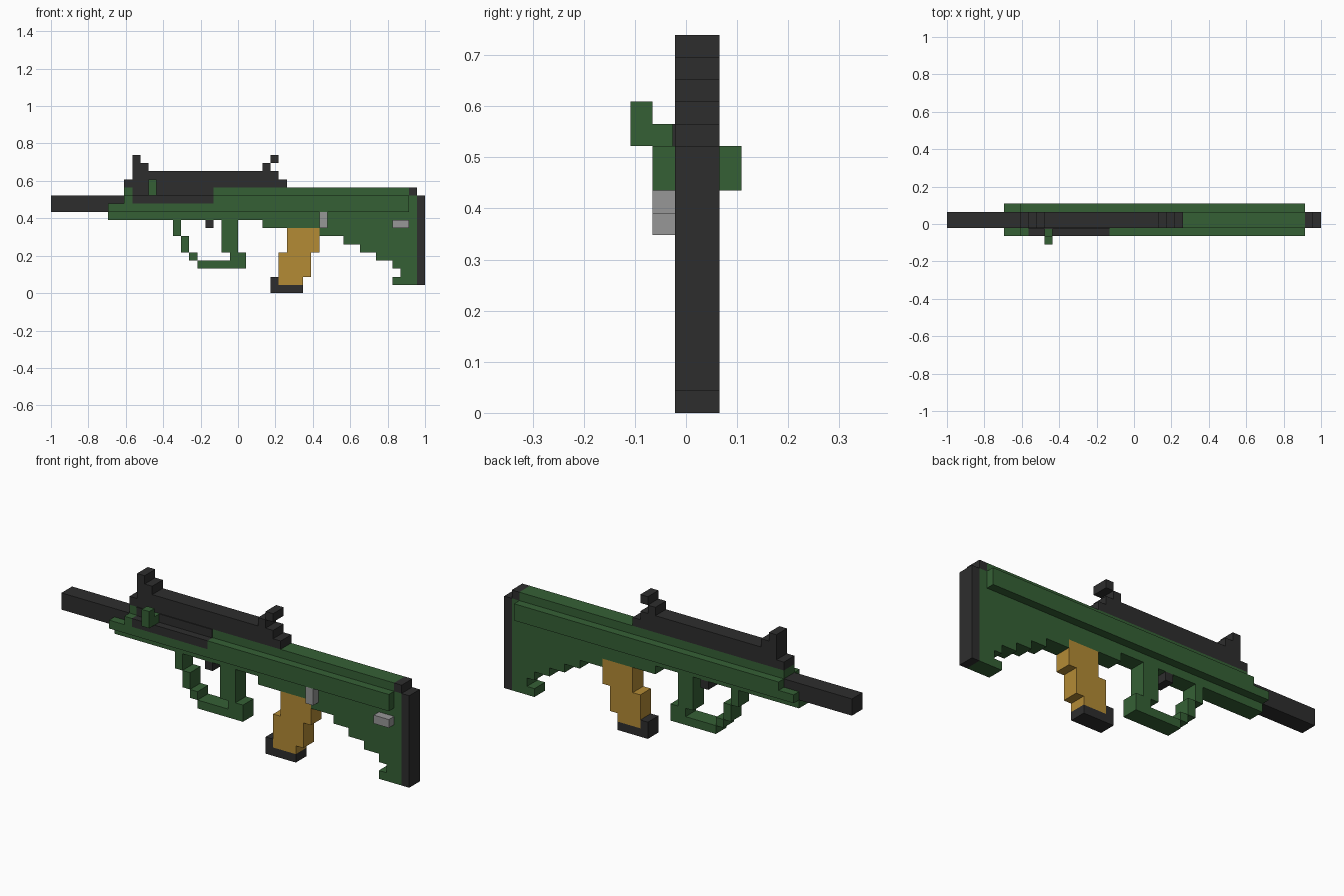
import bpy
import bmesh

if "Cube" in bpy.data.objects:
    bpy.data.objects.remove(bpy.data.objects["Cube"], do_unlink=True)

U = 2 / 46  # one block of the model


def material(name, rgb):
    m = bpy.data.materials.new(name)
    m.use_nodes = True
    m.diffuse_color = (*rgb, 1)
    bsdf = next(n for n in m.node_tree.nodes if n.type == 'BSDF_PRINCIPLED')
    bsdf.inputs["Base Color"].default_value = (*rgb, 1)
    bsdf.inputs["Roughness"].default_value = 0.8
    return m


GREEN = material("olive green", (0.036, 0.118, 0.036))
DARK = material("dark gunmetal", (0.027, 0.027, 0.027))
GOLD = material("brass gold", (0.456, 0.258, 0.036))
GREY = material("light grey", (0.31, 0.31, 0.31))


def extrude(name, outline, mat, y0=-0.5, y1=1.5):
    """Extrude an (x, z) outline in blocks from y0 to y1."""
    bm = bmesh.new()
    face = bm.faces.new([bm.verts.new(((x - 23) * U, y0 * U, z * U)) for x, z in outline])
    side = bmesh.ops.extrude_face_region(bm, geom=[face])
    verts = [v for v in side["geom"] if isinstance(v, bmesh.types.BMVert)]
    bmesh.ops.translate(bm, verts=verts, vec=(0, (y1 - y0) * U, 0))
    bmesh.ops.recalc_face_normals(bm, faces=bm.faces)
    me = bpy.data.meshes.new(name)
    bm.to_mesh(me)
    bm.free()
    me.materials.append(mat)
    ob = bpy.data.objects.new(name, me)
    bpy.context.collection.objects.link(ob)
    return ob


def box(name, x0, x1, z0, z1, mat, y0=-0.5, y1=1.5):
    return extrude(name, [(x0, z0), (x1, z0), (x1, z1), (x0, z1)], mat, y0, y1)


# Receiver and stepped stock
extrude("receiver_and_stock", [
    (7, 9), (26, 9), (26, 8), (33, 8), (33, 7), (36, 7), (36, 6), (38, 6),
    (38, 5), (40, 5), (40, 4), (42, 4), (42, 3), (43, 3), (43, 2), (42, 2),
    (42, 1), (45, 1), (45, 12), (44, 12), (44, 13), (9, 13), (9, 10), (7, 10)], GREEN)

# Side plates; the front one leaves room for the bolt
extrude("front_side_plate", [
    (7, 10), (44, 10), (44, 12), (20, 12), (20, 11), (10, 11), (10, 12),
    (9, 12), (9, 11), (7, 11)], GREEN, -1.5, -0.5)
extrude("back_side_plate", [
    (7, 10), (44, 10), (44, 12), (9, 12), (9, 11), (7, 11)], GREEN, 1.5, 2.5)

# Bolt, port panel and charging handle
box("bolt", 10, 20, 11, 12, DARK, -1.5, -0.5)
box("port_panel", 10, 20, 12, 13, DARK, -0.6, -0.5)
box("handle_arm", 12, 13, 12, 13, GREEN, -1.5, -0.5)
box("handle_knob", 12, 13, 12, 14, GREEN, -2.5, -1.5)

# Barrel and butt
box("barrel", 0, 9, 10, 12, DARK)
box("butt_plate", 45, 46, 1, 12, DARK)
box("butt_cap", 44, 45, 12, 13, DARK)

# Top rail with front and rear sights
extrude("rail_and_front_sight", [
    (9, 13), (29, 13), (29, 14), (28, 14), (28, 15), (12, 15), (12, 16),
    (11, 16), (11, 17), (10, 17), (10, 14), (9, 14)], DARK)
box("rear_sight_base", 26, 27, 15, 16, DARK)
box("rear_sight_tip", 27, 28, 16, 17, DARK)

# Grip, stepped guard and trigger
extrude("grip_and_guard_base", [
    (18, 3), (24, 3), (24, 5), (23, 5), (23, 9), (21, 9), (21, 5), (22, 5),
    (22, 4), (18, 4)], GREEN)
for i, (x, z0, z1) in enumerate([(17, 4, 5), (16, 5, 7), (15, 7, 9)]):
    box(f"guard_step_{i + 1}", x, x + 1, z0, z1, GREEN)
box("trigger", 19, 20, 8, 9, DARK)

# Magazine and its base
extrude("magazine", [
    (28, 1), (31, 1), (31, 2), (32, 2), (32, 5), (33, 5), (33, 8), (29, 8),
    (29, 5), (28, 5)], GOLD)
extrude("magazine_base", [(27, 0), (31, 0), (31, 1), (28, 1), (28, 2), (27, 2)], DARK)

# Grey controls on the front side
box("selector", 33, 34, 8, 10, GREY, -1.5, -0.5)
box("sling_stud", 42, 44, 8, 9, GREY, -1.5, -0.5)
